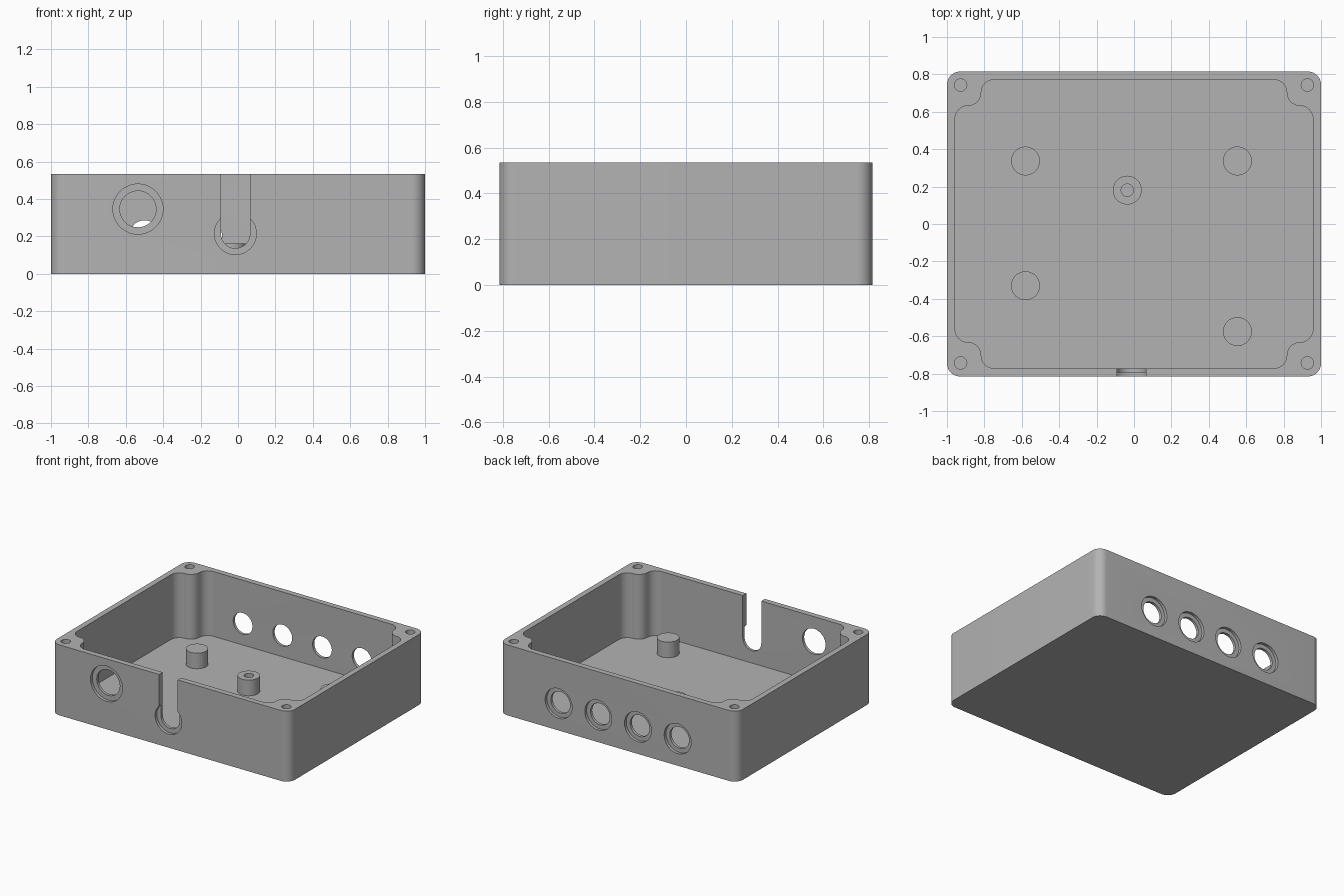
import bpy, bmesh, math
from mathutils import Matrix, Vector

if "Cube" in bpy.data.objects:
    bpy.data.objects.remove(bpy.data.objects["Cube"])

W, D, H = 1.0, 0.815, 0.535      # half width, half depth, height
FLOOR, POST_TOP = 0.043, 0.162
R = 0.07                         # corner radius, inside and outside

grey = bpy.data.materials.new("grey plastic")
grey.diffuse_color = (0.45, 0.45, 0.45, 1)
grey.use_nodes = True
grey.node_tree.nodes["Principled BSDF"].inputs["Base Color"].default_value = grey.diffuse_color


def arc(cx, cy, r, a0, a1, n=12):
    return [(cx + r * math.cos(math.radians(a0 + (a1 - a0) * i / n)),
             cy + r * math.sin(math.radians(a0 + (a1 - a0) * i / n))) for i in range(n + 1)]


def prism(name, pts, z0, z1):
    """Extrude a closed outline from z0 to z1."""
    clean = []
    for p in pts:
        if not clean or (Vector(p) - Vector(clean[-1])).length > 1e-4:
            clean.append(p)
    if (Vector(clean[0]) - Vector(clean[-1])).length < 1e-4:
        clean.pop()
    bm = bmesh.new()
    face = bm.faces.new([bm.verts.new((x, y, z0)) for x, y in clean])
    ext = bmesh.ops.extrude_face_region(bm, geom=[face])
    bmesh.ops.translate(bm, vec=(0, 0, z1 - z0),
                        verts=[g for g in ext["geom"] if isinstance(g, bmesh.types.BMVert)])
    bmesh.ops.recalc_face_normals(bm, faces=bm.faces)
    me = bpy.data.meshes.new(name)
    bm.to_mesh(me)
    bm.free()
    me.materials.append(grey)
    ob = bpy.data.objects.new(name, me)
    bpy.context.collection.objects.link(ob)
    return ob


def disc(name, x, y, r, z0, z1):
    return prism(name, arc(x, y, r, 0, 360, 48), z0, z1)


def wall_cut(pts, y0, y1):
    """Cutter with an (x, z) outline running from y0 to y1."""
    ob = prism("wall_cutter", pts, -y1, -y0)
    ob.data.transform(Matrix.Rotation(math.radians(90), 4, 'X'))
    return ob


def cut(target, cutters):
    for c in cutters:
        c.hide_render = True
        m = target.modifiers.new("cut", 'BOOLEAN')
        m.operation, m.solver, m.object = 'DIFFERENCE', 'EXACT', c
    bpy.context.view_layer.update()
    dg = bpy.context.evaluated_depsgraph_get()
    new = bpy.data.meshes.new_from_object(target.evaluated_get(dg))
    target.modifiers.clear()
    target.data = new
    for c in cutters:
        bpy.data.objects.remove(c, do_unlink=True)


def smooth(ob):
    bpy.ops.object.select_all(action='DESELECT')
    bpy.context.view_layer.objects.active = ob
    ob.select_set(True)
    bpy.ops.object.shade_smooth_by_angle(angle=math.radians(30))


# rounded outer block
outer = []
for sx, sy, a in ((1, 1, 0), (-1, 1, 90), (-1, -1, 180), (1, -1, 270)):
    outer += arc(sx * (W - R), sy * (D - R), R, a, a + 90)
case = prism("case", outer, 0, H)

# cavity outline, stepping around the four screw bosses
cx, cy = 0.957, 0.772
quarter = (arc(cx - R, cy - 3 * R, R, 0, 90)
           + arc(cx - R, cy - R, R, 270, 180)
           + arc(cx - 3 * R, cy - R, R, 0, 90))
cavity = []
for sx, sy in ((1, 1), (-1, 1), (-1, -1), (1, -1)):
    q = [(sx * x, sy * y) for x, y in quarter]
    cavity += q if sx * sy > 0 else q[::-1]
cutters = [prism("cavity_cutter", cavity, FLOOR, H + 0.1)]

# screw holes in the corner bosses
for sx in (-1, 1):
    for sy in (-1, 1):
        cutters.append(disc("screw_cutter", sx * 0.927, sy * 0.743, 0.033, 0.2, H + 0.1))

# four counterbored holes in the back wall
for i in range(4):
    x = -0.5 + i / 3
    cutters.append(wall_cut(arc(x, 0.205, 0.081, 0, 360, 48), 0.7, 0.9))
    cutters.append(wall_cut(arc(x, 0.205, 0.113, 0, 360, 48), D - 0.022, 0.9))

# round counterbored hole in the front wall
cutters.append(wall_cut(arc(-0.535, 0.346, 0.097, 0, 360, 48), -0.9, -0.7))
cutters.append(wall_cut(arc(-0.535, 0.346, 0.134, 0, 360, 48), -0.9, -D + 0.022))

# open cable slot in the front wall
sx, sz, sr = -0.014, 0.215, 0.078
slot = arc(sx, sz, sr, 180, 360, 24) + [(sx + sr, H + 0.1), (sx - sr, H + 0.1)]
cutters.append(wall_cut(slot, -0.9, -0.7))
cutters.append(wall_cut(arc(sx, sz, 0.112, 0, 360, 48), -0.9, -D + 0.022))
cut(case, cutters)
smooth(case)

# support posts on the floor
for i, (x, y) in enumerate(((-0.58, 0.337), (0.553, 0.337), (-0.58, -0.33), (0.553, -0.575))):
    smooth(disc(f"post_{i + 1}", x, y, 0.077, FLOOR - 0.01, POST_TOP))

# centre post with a screw hole
centre = disc("centre_post", -0.036, 0.181, 0.077, FLOOR - 0.01, POST_TOP)
cut(centre, [disc("pilot_cutter", -0.036, 0.181, 0.033, FLOOR, POST_TOP + 0.1)])
smooth(centre)
